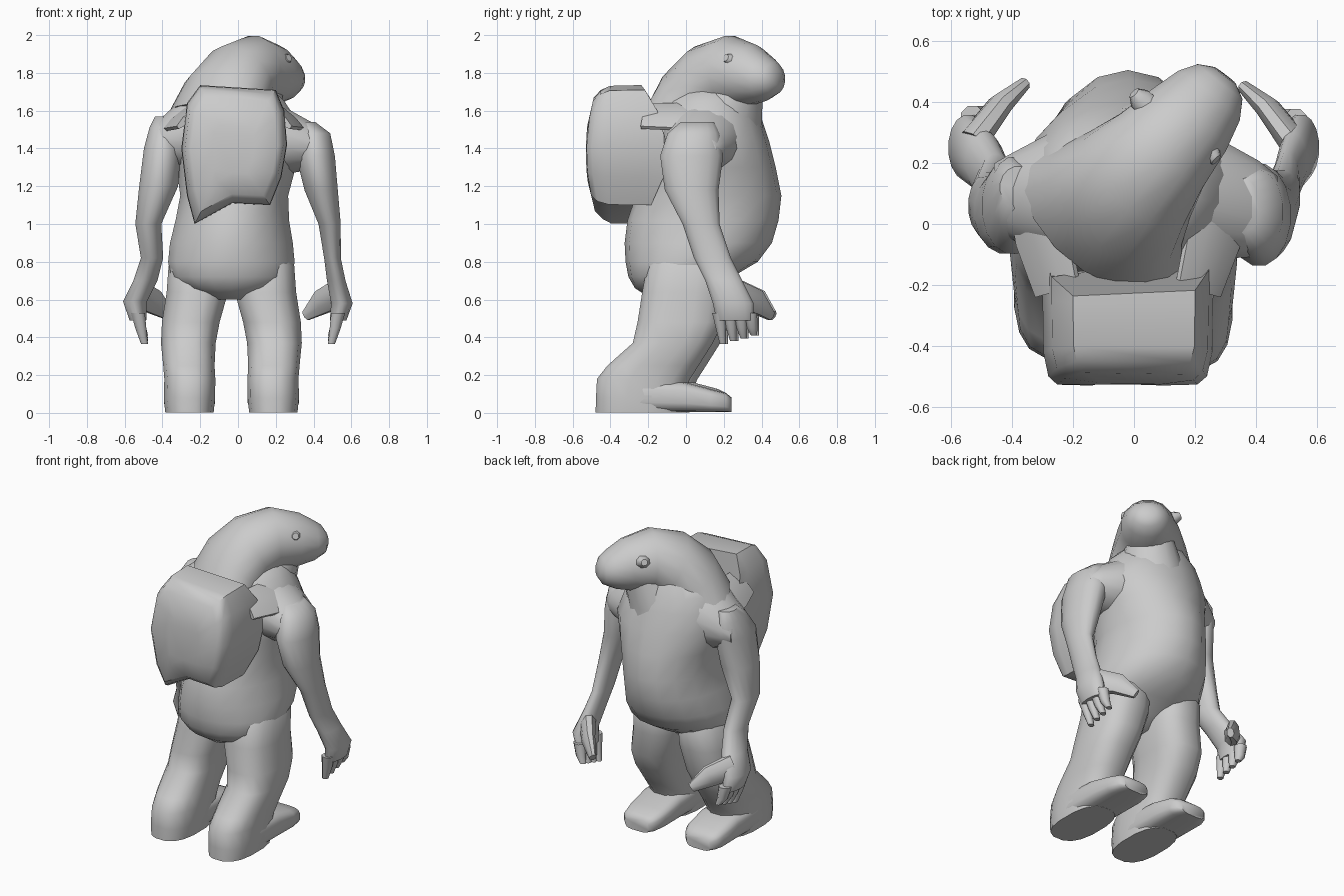
import bpy, bmesh, math
from mathutils import Vector

grey = bpy.data.materials.new("plain grey")
grey.diffuse_color = (0.6, 0.6, 0.6, 1)


def finish(name, bm, angle=50):
    bmesh.ops.recalc_face_normals(bm, faces=bm.faces)
    me = bpy.data.meshes.new(name)
    bm.to_mesh(me)
    bm.free()
    me.materials.append(grey)
    ob = bpy.data.objects.new(name, me)
    bpy.context.collection.objects.link(ob)
    bpy.ops.object.select_all(action='DESELECT')
    ob.select_set(True)
    bpy.context.view_layer.objects.active = ob
    bpy.ops.object.shade_smooth_by_angle(angle=math.radians(angle))
    return ob


def skin(name, rings, angle=50):
    """Join rings of points into a closed, capped surface."""
    bm = bmesh.new()
    vs = [[bm.verts.new(p) for p in r] for r in rings]
    n = len(vs[0])
    for a, b in zip(vs, vs[1:]):
        for i in range(n):
            j = (i + 1) % n
            bm.faces.new((a[i], a[j], b[j], b[i]))
    bm.faces.new(vs[0])
    bm.faces.new(vs[-1])
    return finish(name, bm, angle)


def tube(name, pts, side=(1, 0, 0), normal=None, sides=16, power=1.0):
    """Loft ellipses (x, y, z, half width, half depth) along a path."""
    side, rings = Vector(side).normalized(), []
    for k, p in enumerate(pts):
        c = Vector(p[:3])
        lo, hi = pts[max(k - 1, 0)], pts[min(k + 1, len(pts) - 1)]
        t = Vector(normal) if normal else (Vector(hi[:3]) - Vector(lo[:3])).normalized()
        v = t.cross(side).normalized()
        u = v.cross(t).normalized()
        ring = []
        for i in range(sides):
            a = 2 * math.pi * (i + 0.5) / sides
            cs, sn = math.cos(a), math.sin(a)
            ring.append(c + u * p[3] * math.copysign(abs(cs) ** power, cs)
                        + v * p[4] * math.copysign(abs(sn) ** power, sn))
        rings.append(ring)
    return skin(name, rings)


UP = (0, 0, 1)

# Torso with the heavy belly at the +y side
tube("torso", [
    (-.035, -.06, .60, .10, .12), (-.035, -.07, .66, .25, .20),
    (-.035, -.03, .72, .325, .275), (-.035, .03, .80, .34, .35),
    (-.035, .065, .90, .33, .39), (-.03, .09, 1.02, .305, .40),
    (-.02, .12, 1.15, .29, .385), (-.01, .13, 1.30, .32, .345),
    (-.01, .12, 1.44, .36, .32), (-.02, .11, 1.56, .33, .29),
    (-.03, .12, 1.65, .28, .25), (-.03, .13, 1.73, .20, .20)], normal=UP, sides=18)

# Shoulder mass across the back, sloping down to both arms
tube("shoulders", [
    (-.46, .09, 1.42, .11, .08), (-.41, .09, 1.44, .14, .12),
    (-.28, .10, 1.48, .20, .20), (-.05, .11, 1.51, .26, .25),
    (.25, .09, 1.44, .21, .18), (.41, .05, 1.41, .16, .12),
    (.47, .04, 1.40, .12, .08)], side=(0, 1, 0), normal=(1, 0, 0))

# Throat joining chest and jaw
tube("throat", [(0, .16, 1.32, .24, .27), (.03, .20, 1.55, .21, .205),
                (.08, .25, 1.68, .16, .16), (.1, .27, 1.76, .13, .135)], normal=UP)

# Head and neck, turned towards +x
tube("head", [
    (-.10, .02, 1.55, .31, .20), (-.06, .07, 1.68, .26, .20),
    (.01, .15, 1.77, .22, .20), (.09, .24, 1.81, .185, .19),
    (.18, .34, 1.785, .16, .165), (.245, .42, 1.77, .132, .12),
    (.282, .467, 1.77, .095, .085), (.298, .488, 1.772, .045, .04)],
     side=(.77, -.64, 0))

# Small ears
for x, y, s in ((.24, .23, 1), (.03, .41, -1)):
    tube("ear", [(x - .04 * s, y + .05 * s, 1.845, .05, .05),
                 (x + .01 * s, y, 1.87, .04, .035),
                 (x + .03 * s, y - .02 * s, 1.88, .02, .02)],
         side=(.64, .77, 0), sides=8)


# Arms and hands
def hand(s, x, y):
    for i in range(4):
        fy = y - .085 + .055 * i
        tube("finger", [(s * x, fy, .53, .04, .04),
                        (s * (x - .015), fy + .01, .45, .032, .03),
                        (s * (x - .035), fy + .02, .365 + .015 * i, .02, .018)],
             normal=UP, sides=8)
    tube("thumb", [(s * (x - .0), y, .63, .05, .08),
                   (s * (x - .09), y + .12, .585, .04, .07),
                   (s * (x - .17), y + .19, .515, .022, .03)],
         side=(s * .6, .8, 0), sides=8)


tube("right_arm", [
    (.36, .06, 1.54, .05, .09), (.40, .04, 1.48, .09, .14),
    (.41, .03, 1.36, .105, .17), (.44, .03, 1.18, .09, .145),
    (.485, .08, 1.00, .06, .10), (.50, .14, .82, .045, .10),
    (.52, .20, .70, .05, .10), (.55, .25, .58, .058, .11),
    (.53, .26, .49, .045, .10)], normal=UP)
hand(1, .53, .26)
tube("left_arm", [
    (-.38, .12, 1.57, .06, .07), (-.40, .10, 1.51, .07, .12),
    (-.40, .06, 1.40, .10, .16), (-.42, .04, 1.20, .105, .14),
    (-.475, .06, 1.00, .07, .11), (-.455, .13, .82, .06, .10),
    (-.49, .20, .70, .065, .10), (-.545, .25, .59, .065, .11),
    (-.53, .26, .49, .045, .10)], normal=UP)
hand(-1, .53, .27)

# Legs leaning back to the heels, with flat feet running forward
for label, cx, dy, s in (("right", 0, 0, 1), ("left", -.07, .04, -1)):
    tube(label + "_leg", [(cx + s * x, y + dy, z, a, b) for x, y, z, a, b in (
        (.14, .02, .88, .09, .14), (.14, .01, .78, .16, .22),
        (.145, -.01, .64, .165, .225),
        (.18, -.03, .48, .155, .23), (.193, -.07, .37, .147, .215),
        (.19, -.175, .25, .138, .245), (.185, -.225, .18, .137, .25),
        (.187, -.25, .08, .138, .23), (.187, -.25, .003, .13, .232))],
         normal=UP, power=.78)
    tube(label + "_foot", [(cx + s * .187, y + dy * (y < .2), h + .003, a, h) for y, h, a in (
        (-.36, .085, .125), (-.22, .088, .137), (-.02, .082, .137),
        (.13, .062, .132), (.21, .052, .115), (.24, .04, .085))],
         normal=(0, 1, 0), power=.55)

# Backpack: sagging outline lofted along y, bulging at the outer face
outline = [(-.20, 1.735), (.20, 1.71), (.245, 1.60), (.26, 1.42), (.23, 1.25),
           (.17, 1.10), (-.03, 1.11), (-.23, 1.00), (-.27, 1.15), (-.30, 1.40),
           (-.27, 1.64)]


def pack_point(x, z, y, k, bulge):
    return (-.03 + (x + .03) * k, y + bulge * (((z - 1.38) * k) / .36) ** 2,
            1.38 + (z - 1.38) * k)


skin("backpack", [[pack_point(x, z, *r) for x, z in outline] for r in (
    (-.10, 1.0, -.14), (-.24, 1.0, -.02), (-.42, .99, .02), (-.50, .93, .06),
    (-.527, .82, .06), (-.53, .4, .05))], angle=40)

# Wide straps from the pack over the shoulders
for x in (-.28, .24):
    s = math.copysign(1, x)
    tube("strap", [(x - s * .03, -.22, 1.57, .10, .025), (x + s * .02, -.04, 1.57, .12, .025),
                   (x + s * .08, .14, 1.54 if s < 0 else 1.50, .08, .025)],
         side=(s, 0, -.8), sides=8)
